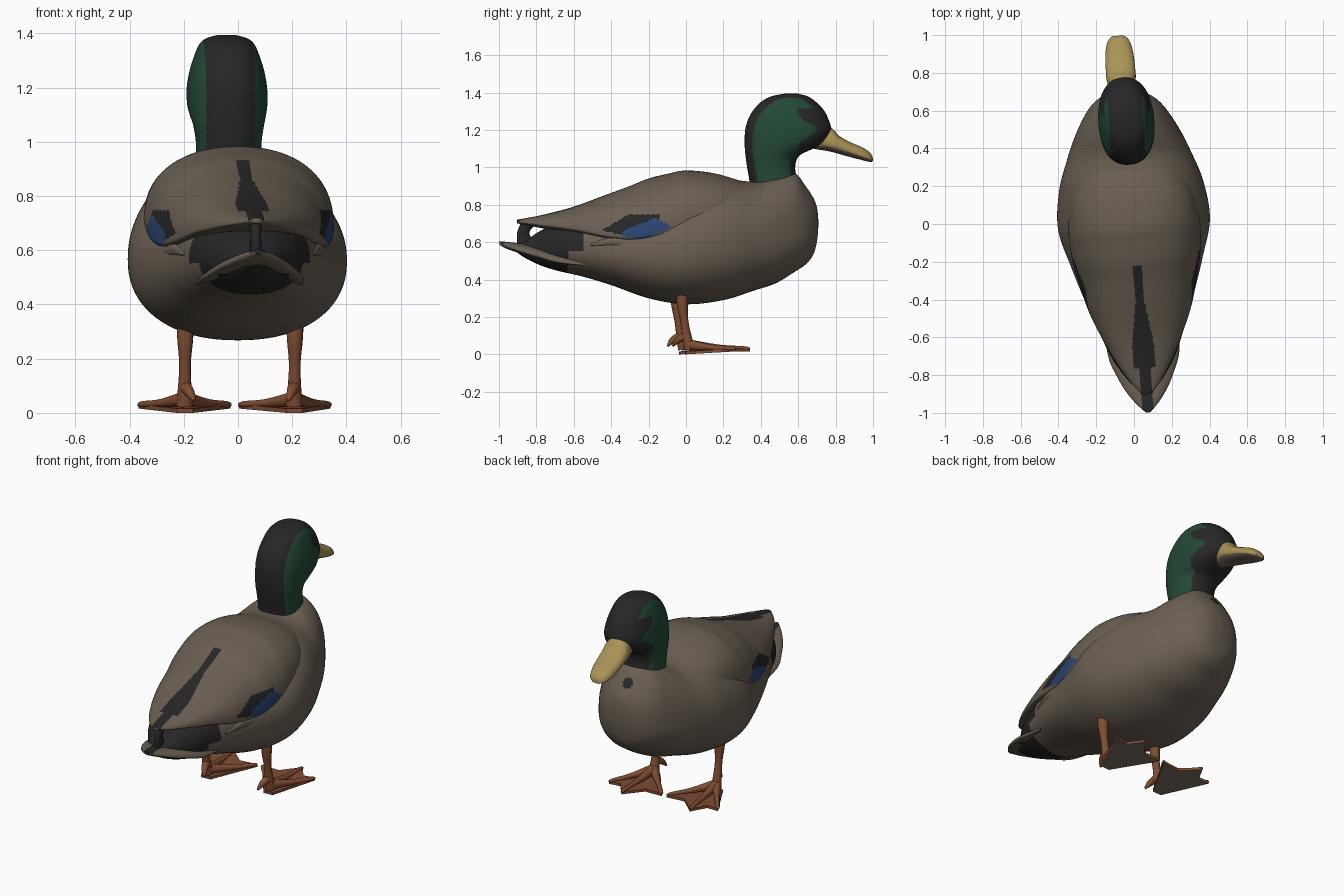
import bpy, bmesh, math
from mathutils import Vector

if "Cube" in bpy.data.objects:
    bpy.data.objects.remove(bpy.data.objects["Cube"], do_unlink=True)

TURN = 0.075  # whole bird is turned slightly about z


def material(name, r, g, b):
    m = bpy.data.materials.new(name)
    m.use_nodes = True
    m.diffuse_color = (r, g, b, 1)
    bsdf = m.node_tree.nodes["Principled BSDF"]
    bsdf.inputs["Base Color"].default_value = (r, g, b, 1)
    bsdf.inputs["Roughness"].default_value = 0.8
    return m


BROWN = material("feather brown", 0.145, 0.115, 0.086)
BLACK = material("feather black", 0.02, 0.02, 0.02)
GREEN = material("head green", 0.017, 0.066, 0.036)
BLUE = material("wing blue", 0.024, 0.06, 0.17)
ORANGE = material("leg orange", 0.215, 0.073, 0.032)
YELLOW = material("bill yellow", 0.40, 0.29, 0.095)
SOLE = material("sole grey", 0.19, 0.155, 0.115)


def finish(bm, name, mats, rule=None, angle=50):
    bmesh.ops.recalc_face_normals(bm, faces=bm.faces)
    for f in bm.faces:
        f.material_index = rule(f.calc_center_median(), f.normal) if rule else 0
    me = bpy.data.meshes.new(name)
    bm.to_mesh(me)
    bm.free()
    for m in mats:
        me.materials.append(m)
    ob = bpy.data.objects.new(name, me)
    bpy.context.collection.objects.link(ob)
    ob.rotation_euler.z = TURN
    bpy.ops.object.select_all(action="DESELECT")
    ob.select_set(True)
    bpy.context.view_layer.objects.active = ob
    bpy.ops.object.shade_smooth_by_angle(angle=math.radians(angle))


def smooth_rows(rows, steps):
    """Spline through the section rows."""
    out = []
    for i in range(len(rows) - 1):
        a, b = rows[max(i - 1, 0)], rows[i]
        c, d = rows[i + 1], rows[min(i + 2, len(rows) - 1)]
        for s in range(steps):
            t = s / steps
            out.append([q + 0.5 * t * (r - p + t * (2*p - 5*q + 4*r - e + t * (3*(q - r) + e - p)))
                        for p, q, r, e in zip(a, b, c, d)])
    return out + [list(rows[-1])]


def loft(name, rows, ring, mats, rule=None, steps=8, segs=72):
    bm = bmesh.new()
    rings = []
    for row in smooth_rows(rows, steps):
        rings.append([bm.verts.new(ring(row, math.tau * k / segs)) for k in range(segs)])
    for a, b in zip(rings, rings[1:]):
        for k in range(segs):
            n = (k + 1) % segs
            bm.faces.new((a[k], a[n], b[n], b[k]))
    bm.faces.new(rings[0])
    bm.faces.new(rings[-1])
    finish(bm, name, mats, rule)


def rounded(a, power):
    """Unit superellipse point."""
    return [math.copysign(abs(v) ** power, v) for v in (math.cos(a), math.sin(a))]


def lengthwise(sag=0, centre=lambda y: 0):
    """Rows are y, bottom, widest height, top, half width."""
    def ring(row, a):
        y, zb, zm, zt, hw = row
        c, s = rounded(a, 0.9)
        x = hw * c
        return (x + centre(y), y, zm + s * (zt - zm if s > 0 else zm - zb) - sag * x * x)
    return ring


def upright(row, a):
    """Rows are z, back, front, half width."""
    z, y0, y1, hw = row
    c, s = rounded(a, 0.88)
    return (hw * c, (y0 + y1) / 2 + (y1 - y0) / 2 * s, z)


# Body with dark rump
def body_rule(c, n):
    rump = c.y < (-0.57 if c.z > 0.55 else -0.64)
    spot = (c - Vector((-0.005, 0.645, 0.89))).length < 0.033
    return 1 if rump or spot else 0


loft("body", [
    (-0.93, 0.565, 0.575, 0.585, 0.02), (-0.87, 0.52, 0.555, 0.60, 0.06),
    (-0.79, 0.48, 0.56, 0.655, 0.115), (-0.7, 0.45, 0.57, 0.695, 0.17),
    (-0.55, 0.415, 0.57, 0.735, 0.23), (-0.4, 0.37, 0.55, 0.745, 0.285),
    (-0.2, 0.30, 0.54, 0.77, 0.35), (0, 0.268, 0.56, 0.86, 0.403),
    (0.2, 0.29, 0.58, 0.93, 0.383), (0.36, 0.34, 0.60, 0.925, 0.33),
    (0.48, 0.38, 0.62, 0.96, 0.28), (0.58, 0.44, 0.64, 0.97, 0.225),
    (0.64, 0.48, 0.66, 0.90, 0.18), (0.68, 0.53, 0.68, 0.84, 0.13),
    (0.70, 0.60, 0.69, 0.79, 0.08), (0.708, 0.67, 0.70, 0.73, 0.02),
], lengthwise(), [BROWN, BLACK], body_rule, segs=120, steps=10)


# Folded wings: dark back stripe, blue side patch with dark border
def wing_rule(c, n):
    y, z = c.y + 0.022, c.z
    stripe = 0.022 + max(0, min(0.036, (-0.38 - y) * 0.15)) if y > -0.74 else 0.03
    if y < -0.2 and abs(c.x) < stripe and n.z > 0:
        return 1
    if abs(c.x) < 0.15 or n.z < -0.7:
        return 0
    blue_low = 0.61 + max(0.42 * (y + 0.245), -0.28 * (y + 0.245))
    blue_top = min(0.68 + 0.4 * (y + 0.29), 0.73 - 0.55 * (y + 0.165))
    if -0.345 < y and blue_low < z < blue_top:
        return 2
    dark_low = blue_low if y > -0.345 else 0.637 - 0.24 * (y + 0.34)
    dark_top = min(0.748, 0.663 + 0.6 * (y + 0.45))
    return 1 if -0.45 < y < -0.145 and dark_low < z < dark_top else 0


loft("folded_wings", [
    (-0.905, 0.70, 0.71, 0.72, 0.02), (-0.85, 0.69, 0.70, 0.73, 0.07),
    (-0.75, 0.67, 0.69, 0.75, 0.135), (-0.6, 0.64, 0.67, 0.79, 0.21),
    (-0.45, 0.60, 0.64, 0.845, 0.272), (-0.3, 0.575, 0.63, 0.90, 0.312),
    (-0.2, 0.57, 0.65, 0.94, 0.335), (-0.1, 0.575, 0.68, 0.965, 0.347),
    (0, 0.6, 0.71, 0.983, 0.348), (0.15, 0.64, 0.74, 0.968, 0.325),
    (0.3, 0.70, 0.78, 0.925, 0.25),
], lengthwise(), [BROWN, BLACK, BLUE], wing_rule, segs=220, steps=18)

# Pointed lower wing tips
for side, word in ((1, "left"), (-1, "right")):
    loft(word + "_wing_tip", [
        (-0.53, 0.58, 0.585, 0.59, 0.004), (-0.42, 0.58, 0.60, 0.625, 0.016),
        (-0.3, 0.57, 0.59, 0.61, 0.013), (-0.22, 0.57, 0.58, 0.60, 0.005),
    ], lengthwise(centre=lambda y: side * (0.32 + 0.25 * (y + 0.2))), [BROWN], segs=16, steps=5)


# Tail fan and curled feather above it
def tail_rule(c, n):
    under = n.z < 0 and abs(c.x) < 0.13 and c.y > -0.8
    return 1 if under or (n.z > 0 and abs(c.x) < 0.03) else 0


loft("tail_fan", [
    (-1.0, 0.585, 0.595, 0.605, 0.012), (-0.95, 0.56, 0.58, 0.60, 0.06),
    (-0.88, 0.54, 0.565, 0.592, 0.11), (-0.8, 0.52, 0.555, 0.582, 0.15),
    (-0.7, 0.505, 0.54, 0.568, 0.187), (-0.55, 0.50, 0.525, 0.55, 0.2),
], lengthwise(sag=1.2), [BROWN, BLACK], tail_rule, segs=64)
loft("curled_feather", [
    (0.57, -0.905, -0.79, 0.025), (0.65, -0.905, -0.84, 0.02), (0.715, -0.88, -0.78, 0.025),
], upright, [BLACK], segs=16)


# Neck and head: green cheeks, black crown, nape and face
def head_rule(c, n):
    face = 0.585 + 0.11 * math.exp(-((c.z - 1.2) / 0.05) ** 2) + (0.1 if c.z > 1.315 else 0)
    return 1 if abs(c.x) < 0.09 or c.y > face else 0


loft("head", [
    (0.86, 0.34, 0.60, 0.122), (0.93, 0.34, 0.595, 0.121), (1.0, 0.328, 0.585, 0.121),
    (1.06, 0.32, 0.605, 0.13), (1.10, 0.316, 0.68, 0.14), (1.14, 0.315, 0.745, 0.147),
    (1.20, 0.318, 0.777, 0.147), (1.26, 0.335, 0.762, 0.137), (1.31, 0.365, 0.735, 0.122),
    (1.355, 0.41, 0.69, 0.104), (1.38, 0.46, 0.65, 0.08), (1.394, 0.53, 0.60, 0.035),
], upright, [GREEN, BLACK], head_rule, segs=160, steps=12)

# Bill with grey underside
loft("bill", [
    (0.68, 1.10, 1.16, 1.23, 0.06), (0.77, 1.085, 1.13, 1.218, 0.077),
    (0.82, 1.072, 1.115, 1.17, 0.078), (0.88, 1.055, 1.09, 1.135, 0.076),
    (0.94, 1.04, 1.065, 1.11, 0.068), (0.98, 1.03, 1.05, 1.085, 0.053),
    (1.0, 1.03, 1.04, 1.06, 0.03),
], lengthwise(centre=lambda y: -0.01), [YELLOW, SOLE], lambda c, n: 1 if n.z < -0.6 else 0, segs=40)


# Legs and webbed feet
def tube(name, points, sides=10):
    """Tapered tube through x, y, z, radius points."""
    bm = bmesh.new()
    rings = []
    axis = (Vector(points[-1][:3]) - Vector(points[0][:3])).normalized()
    u = axis.orthogonal().normalized()
    v = axis.cross(u)
    for p in smooth_rows(points, 4):
        rings.append([bm.verts.new(Vector(p[:3]) + p[3] * (u * math.cos(a) + v * math.sin(a)))
                      for a in (math.tau * k / sides for k in range(sides))])
    for a, b in zip(rings, rings[1:]):
        for k in range(sides):
            bm.faces.new((a[k], a[k - 1], b[k - 1], b[k]))
    bm.faces.new(rings[0])
    bm.faces.new(rings[-1])
    finish(bm, name, [ORANGE])


TOES = {"outer": (0.152, 0.24), "middle": (0.02, 0.325), "inner": (-0.187, 0.23)}
WEB = [(-0.03, -0.02), (0.03, -0.02), TOES["outer"], (0.08, 0.235),
       TOES["middle"], (-0.075, 0.225), TOES["inner"]]
for side, word in ((1, "left"), (-1, "right")):
    cx = side * 0.203 + 0.005
    tube(word + "_leg", [(cx, -0.035, 0.36, 0.034), (cx, -0.035, 0.27, 0.03),
                         (cx, -0.025, 0.18, 0.022), (cx, -0.01, 0.09, 0.026),
                         (cx, 0.005, 0.025, 0.032)])
    tube(word + "_hind_toe", [(cx, -0.01, 0.1, 0.024), (cx - side * 0.015, -0.06, 0.075, 0.018),
                              (cx - side * 0.03, -0.085, 0.045, 0.006)])
    for toe, (tx, ty) in TOES.items():
        tube(word + "_" + toe + "_toe", [
            (cx, 0, 0.05, 0.03), (cx + side * tx * 0.5, ty * 0.5, 0.036, 0.016),
            (cx + side * tx * 0.9, ty * 0.9, 0.032, 0.012), (cx + side * tx, ty, 0.03, 0.006)])
    bm = bmesh.new()
    web = bm.faces.new([bm.verts.new((cx + side * x, y, 0.0 if y < 0 else 0.016)) for x, y in WEB])
    top = bmesh.ops.extrude_face_region(bm, geom=[web])["geom"]
    for vert in (g for g in top if isinstance(g, bmesh.types.BMVert)):
        vert.co.z += 0.016
    bmesh.ops.triangulate(bm, faces=[f for f in bm.faces if len(f.verts) > 4])
    finish(bm, word + "_web", [ORANGE, SOLE], lambda c, n: 1 if n.z < -0.5 else 0, 30)
